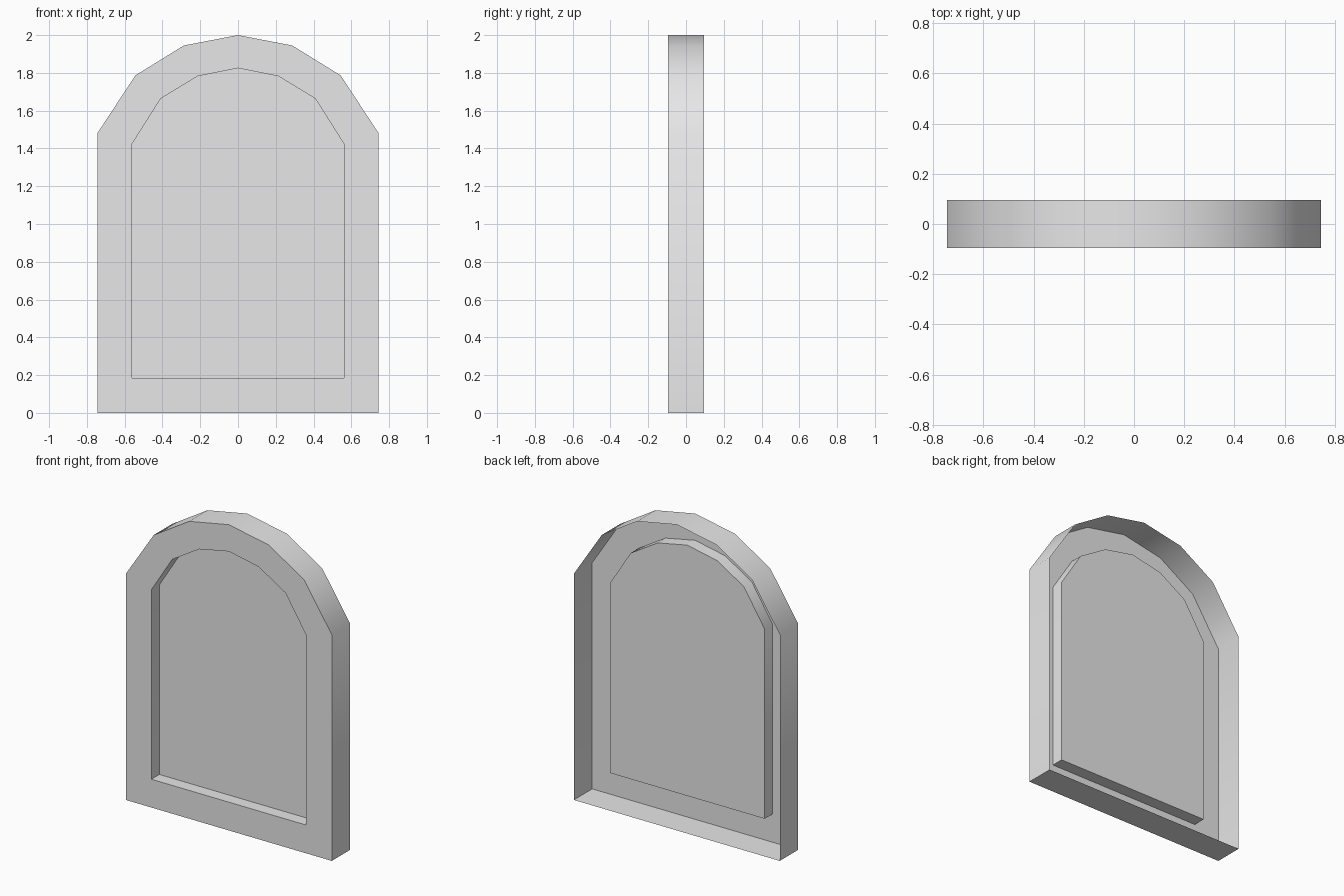
import bpy, bmesh, math

cube = bpy.data.objects.get("Cube")
if cube:
    bpy.data.objects.remove(cube, do_unlink=True)

HALF_DEPTH = 0.095
RECESS = 0.082

# Right half outlines (x, z), from the bottom corner up to the crown
OUTER = [(0.745, 0), (0.745, 1.48), (0.543, 1.787), (0.287, 1.945), (0, 2)]
INNER = [(0.56, 0.185), (0.56, 1.425), (0.41, 1.663), (0.215, 1.782), (0, 1.825)]


def arch_loop(bm, half, y):
    """Mirror a half outline into a closed loop of vertices at depth y."""
    points = half + [(-x, z) for x, z in reversed(half[:-1])]
    return [bm.verts.new((x, y, z)) for x, z in points]


def bridge(bm, a, b):
    """Join two loops with a band of quads."""
    for i in range(len(a)):
        j = (i + 1) % len(a)
        bm.faces.new((a[i], a[j], b[j], b[i]))


# Plain grey finish
grey = bpy.data.materials.new("plain grey")
grey.use_nodes = True
colour = (0.8, 0.8, 0.8, 1)
grey.diffuse_color = colour
grey.node_tree.nodes["Principled BSDF"].inputs["Base Color"].default_value = colour

# Open-backed shell: outer wall, front border, recess wall, recessed panel
bm = bmesh.new()
loops = [
    arch_loop(bm, OUTER, HALF_DEPTH),
    arch_loop(bm, OUTER, -HALF_DEPTH),
    arch_loop(bm, INNER, -HALF_DEPTH),
    arch_loop(bm, INNER, -HALF_DEPTH + RECESS),
]
for a, b in zip(loops, loops[1:]):
    bridge(bm, a, b)
bm.faces.new(loops[-1])

mesh = bpy.data.meshes.new("arched_panel")
bm.to_mesh(mesh)
bm.free()
mesh.materials.append(grey)
panel = bpy.data.objects.new("arched_panel", mesh)
bpy.context.collection.objects.link(panel)

# Smooth around the arch, crisp at the corners
bpy.ops.object.select_all(action='DESELECT')
panel.select_set(True)
bpy.context.view_layer.objects.active = panel
bpy.ops.object.shade_smooth_by_angle(angle=math.radians(40))
